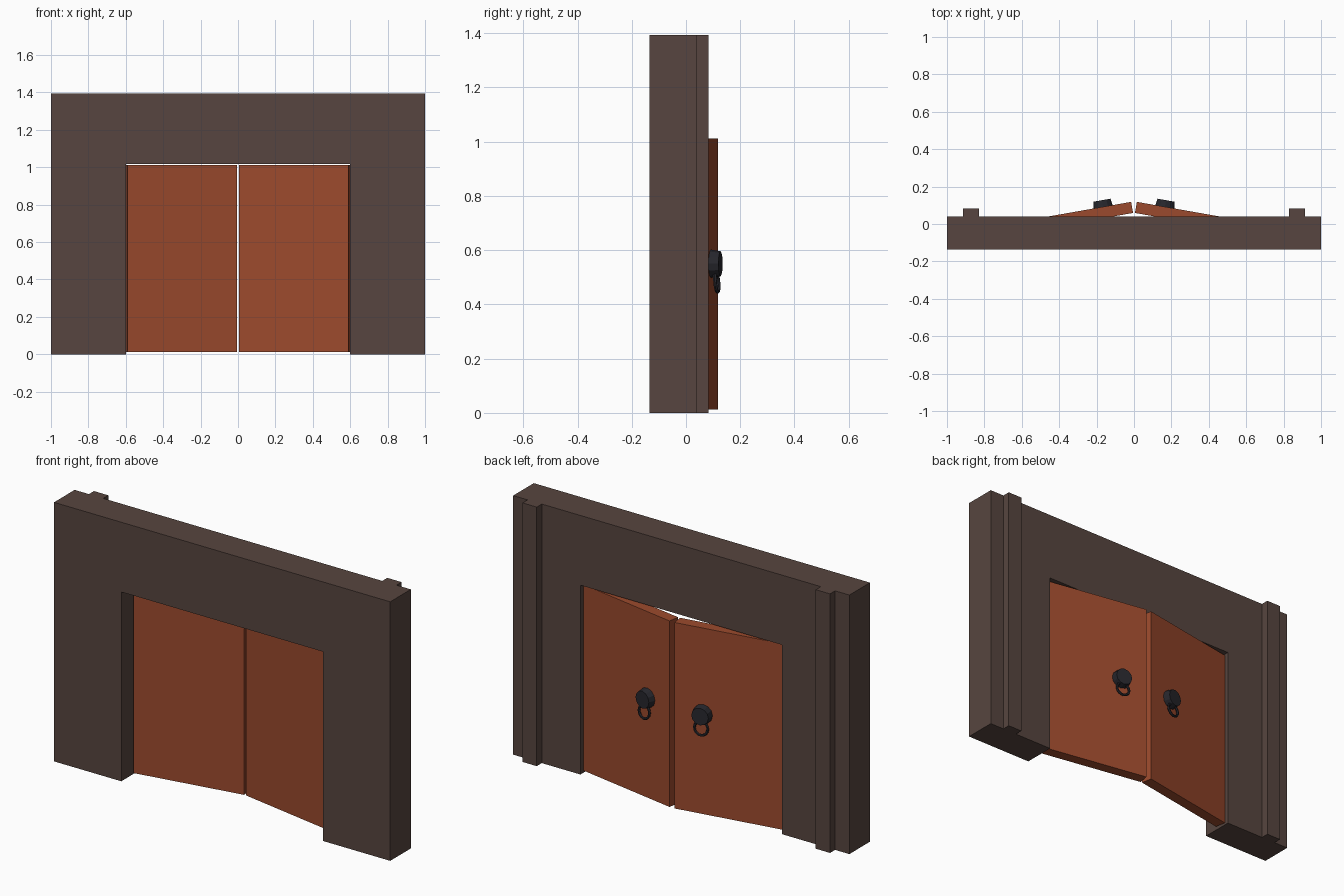
import bpy, bmesh
from math import radians, sin, cos, pi
from mathutils import Matrix

if "Cube" in bpy.data.objects:
    bpy.data.objects.remove(bpy.data.objects["Cube"])


def material(name, rgb):
    m = bpy.data.materials.new(name)
    m.diffuse_color = (*rgb, 1)
    m.use_nodes = True
    m.node_tree.nodes["Principled BSDF"].inputs["Base Color"].default_value = m.diffuse_color
    return m


FRAME = material("dark_wood", (0.095, 0.06, 0.05))
DOOR = material("red_wood", (0.33, 0.068, 0.026))
IRON = material("black_iron", (0.02, 0.02, 0.026))


def finish(name, bm, mat, matrix=Matrix()):
    bm.transform(matrix)
    bmesh.ops.recalc_face_normals(bm, faces=bm.faces)
    me = bpy.data.meshes.new(name)
    bm.to_mesh(me)
    bm.free()
    me.materials.append(mat)
    ob = bpy.data.objects.new(name, me)
    bpy.context.collection.objects.link(ob)
    return ob


def box(name, mat, lo, hi, matrix=Matrix()):
    bm = bmesh.new()
    bmesh.ops.create_cube(bm, size=1)
    for v in bm.verts:
        v.co = [(a + b) / 2 + c * (b - a) for a, b, c in zip(lo, hi, v.co)]
    return finish(name, bm, mat, matrix)


def torus(name, mat, R, r, matrix, n=16, m=6):
    bm = bmesh.new()
    rings = [[bm.verts.new(((R + r * cos(2 * pi * j / m)) * cos(2 * pi * i / n),
                            r * sin(2 * pi * j / m),
                            (R + r * cos(2 * pi * j / m)) * sin(2 * pi * i / n)))
              for j in range(m)] for i in range(n)]
    for i in range(n):
        a, b = rings[i], rings[(i + 1) % n]
        for j in range(m):
            k = (j + 1) % m
            bm.faces.new((a[j], a[k], b[k], b[j]))
    return finish(name, bm, mat, matrix)


# Door frame: mitred arch profile extruded through the wall thickness
outer = [(-1, 0), (-1, 1.393), (1, 1.393), (1, 0)]
inner = [(-0.6, 0), (-0.6, 1.018), (0.6, 1.018), (0.6, 0)]
bm = bmesh.new()
o = [bm.verts.new((x, -0.135, z)) for x, z in outer]
n = [bm.verts.new((x, -0.135, z)) for x, z in inner]
faces = [bm.faces.new((o[i], o[i + 1], n[i + 1], n[i])) for i in range(3)]
ext = bmesh.ops.extrude_face_region(bm, geom=faces, use_keep_orig=True)
bmesh.ops.translate(bm, vec=(0, 0.175, 0),
                    verts=[g for g in ext["geom"] if isinstance(g, bmesh.types.BMVert)])
finish("door_frame", bm, FRAME)

for side, s in (("left", -1), ("right", 1)):
    # Vertical batten on the back of each post
    x0, x1 = sorted((s * 0.83, s * 0.915))
    box(side + "_batten", FRAME, (x0, 0.04, 0), (x1, 0.083, 1.393))

    # Hinge space: local x runs from hinge to door centre, y = 0 is the front face
    hinge = (Matrix.Scale(s, 4, (1, 0, 0)) @ Matrix.Translation((0.59, -0.044, 0))
             @ Matrix.Rotation(radians(-10), 4, 'Z') @ Matrix.Scale(-1, 4, (1, 0, 0)))
    box(side + "_door", DOOR, (0, 0, 0.012), (0.594, 0.06, 1.012), hinge)

    # Round handle plate
    bm = bmesh.new()
    bmesh.ops.create_cone(bm, cap_ends=True, segments=12, radius1=0.052,
                          radius2=0.046, depth=0.036)
    finish(side + "_handle_plate", bm, IRON, hinge @ Matrix.Translation((0.442, 0.078, 0.55))
           @ Matrix.Rotation(radians(-90), 4, 'X'))

    # Hanging pull ring
    torus(side + "_pull_ring", IRON, 0.036, 0.007, hinge
          @ Matrix.Translation((0.442, 0.082, 0.482)) @ Matrix.Rotation(radians(5), 4, 'X'))
